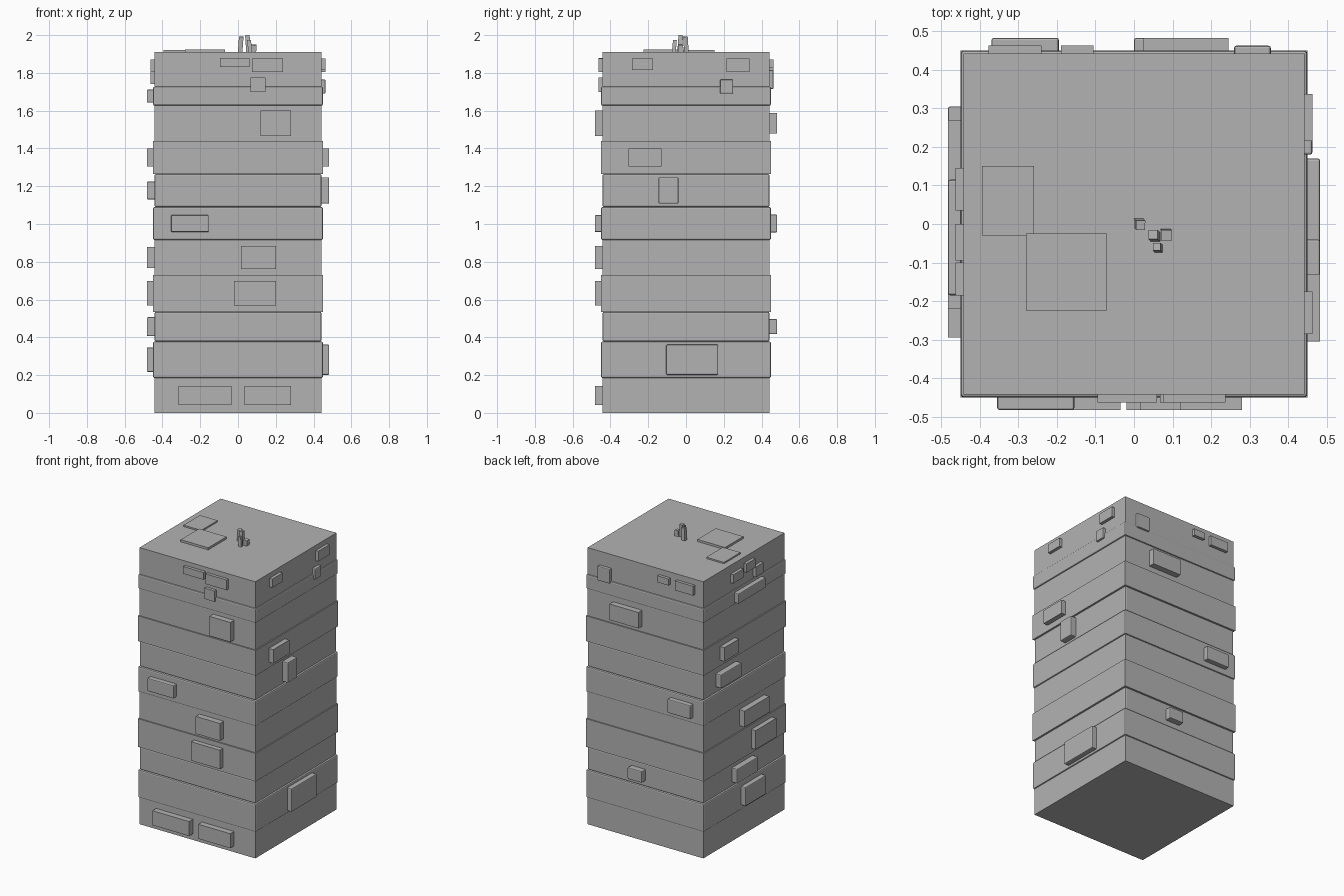
import bpy
from mathutils import Matrix, Vector
from math import radians

starter = bpy.data.objects.get("Cube")
if starter:
    bpy.data.objects.remove(starter, do_unlink=True)

concrete = bpy.data.materials.new("plain_grey")
concrete.use_nodes = True
grey = (0.45, 0.45, 0.45, 1)
concrete.diffuse_color = grey
concrete.node_tree.nodes["Principled BSDF"].inputs["Base Color"].default_value = grey


def box(name, low, high, bevel=0.0):
    """Add a flat-shaded box between two corners, optionally with bevelled edges."""
    low, high = Vector(low), Vector(high)
    bpy.ops.mesh.primitive_cube_add(size=1)
    block = bpy.context.object
    block.name = name
    block.data.transform(Matrix.Diagonal((*(high - low), 1)))
    block.location = (low + high) / 2
    block.data.materials.append(concrete)
    if bevel:
        modifier = block.modifiers.new("edge_bevel", "BEVEL")
        modifier.width = bevel
        modifier.segments = 2
    return block


# Stacked storeys: alternate ones are slightly wider, some have bevelled edges
levels = [0, .185, .378, .535, .73, .915, 1.09, 1.265, 1.44, 1.627, 1.727, 1.91]
bevelled_storeys = {1, 2, 5, 6, 9}
storeys = list(zip(levels, levels[1:]))
for index, (bottom, top) in enumerate(storeys):
    half = .45 if index % 2 else .442
    bevel = .008 if index in bevelled_storeys else 0
    box(f"storey_{index + 1}", (-half, -half, bottom), (half, half, top), bevel)


def wall_block(name, side, start, end, bottom, top, reach, bevel):
    """Add a raised block on one wall; start and end run along that wall."""
    inner = .4
    if side in ("front", "back"):
        near, far = (-reach, -inner) if side == "front" else (inner, reach)
        box(name, (start, near, bottom), (end, far, top), bevel)
    else:
        near, far = (-reach, -inner) if side == "right" else (inner, reach)
        box(name, (near, start, bottom), (far, end, top), bevel)


# Large wall panels, centred on the height of their storey: (storey, start, end, height)
panels = {
    "front": [(0, -.315, -.035, .1), (0, .035, .28, .1), (3, -.02, .2, .13),
              (4, .015, .2, .12), (5, -.355, -.155, .09), (8, .12, .28, .135)],
    "left": [(1, -.105, .17, .16), (6, -.145, -.04, .14), (7, -.305, -.13, .095)],
    "right": [(1, -.185, .04, .13), (2, -.1, .13, .1), (3, -.295, -.07, .13),
              (4, -.22, .05, .11), (6, .08, .305, .095), (7, .11, .27, .095),
              (9, -.185, .115, .07)],
    "back": [(2, 0, .11, .08), (5, -.37, -.195, .095), (8, .025, .245, .11)],
}
for side, rows in panels.items():
    for index, start, end, height in rows:
        middle = sum(storeys[index]) / 2
        bevel = .006 if index in bevelled_storeys else 0
        wall_block(f"{side}_panel_{index + 1}", side, start, end,
                   middle - height / 2, middle + height / 2, .483, bevel)

# Small vents around the parapet: (start, end, bottom, top, bevelled)
vents = {
    "front": [(-.095, .06, 1.83, 1.88, False), (.075, .237, 1.805, 1.875, False),
              (.067, .145, 1.7, 1.775, False)],
    "left": [(-.285, -.175, 1.815, 1.875, False), (.215, .337, 1.805, 1.875, False),
             (.18, .25, 1.69, 1.765, True)],
    "right": [(.035, .145, 1.79, 1.85, False), (-.095, 0, 1.81, 1.87, False),
              (-.185, -.1, 1.74, 1.81, False)],
    "back": [(.26, .355, 1.715, 1.815, True), (-.19, -.105, 1.825, 1.87, False),
             (-.378, -.24, 1.805, 1.87, False)],
}
for side, rows in vents.items():
    for start, end, bottom, top, bevelled in rows:
        wall_block(f"{side}_vent", side, start, end, bottom, top,
                   .463, .006 if bevelled else 0)

# Flat hatches on the roof
roof = levels[-1]
box("roof_hatch_small", (-.395, -.03, roof - .01), (-.26, .15, roof + .01))
box("roof_hatch_large", (-.28, -.225, roof - .01), (-.07, -.025, roof + .015))

# Cluster of leaning rooftop posts: (x, y, width, top, lean)
for x, y, width, top, lean in [(.014, 0, .024, 1.993, 4), (.053, -.031, .024, 2, -4),
                               (.062, -.062, .02, 1.975, -5), (.083, -.028, .028, 1.95, 3)]:
    post = box("roof_post", (x - width / 2, y - width / 2, roof - .01),
               (x + width / 2, y + width / 2, top - .001))
    post.rotation_euler = (radians(lean), radians(lean), 0)
